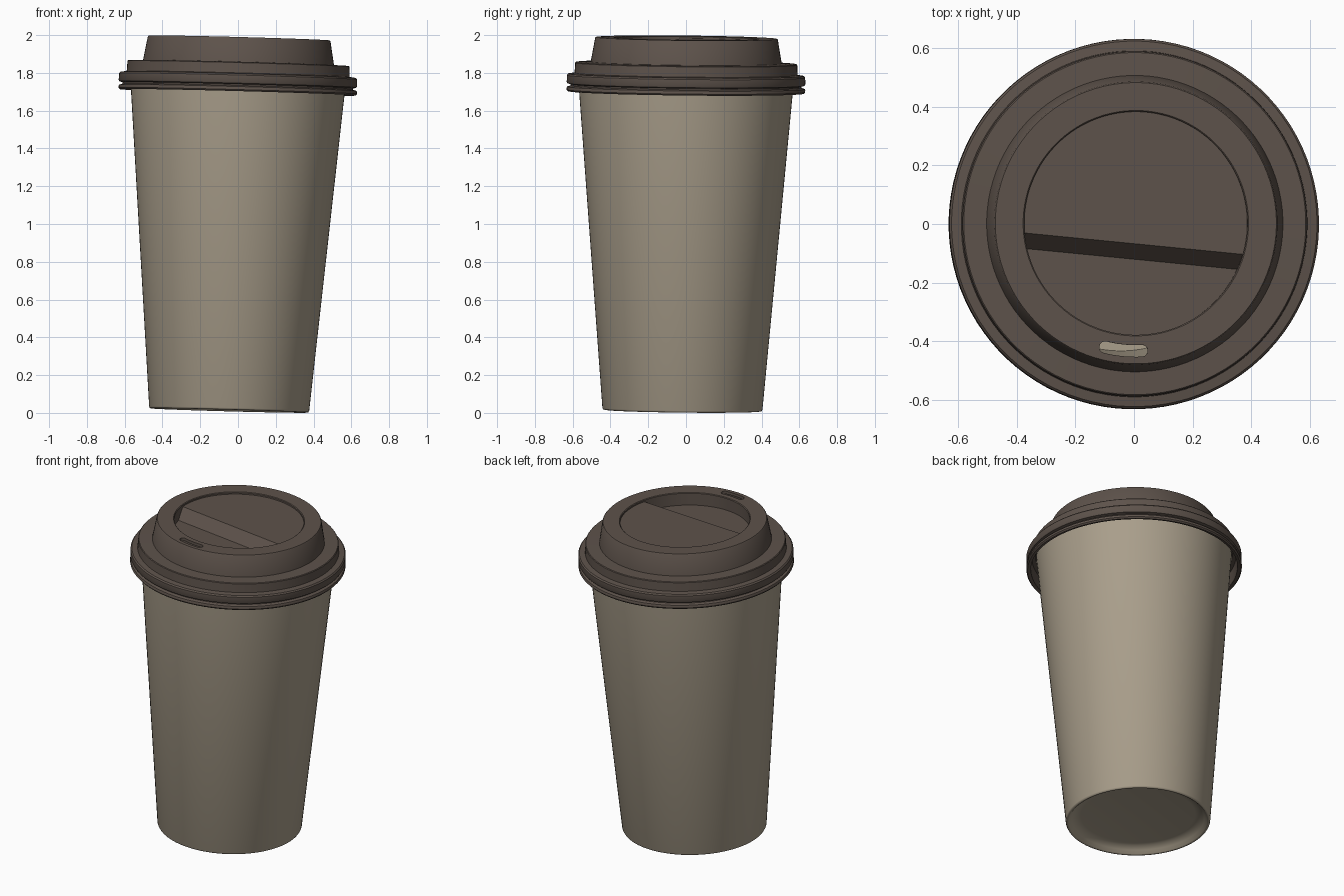
import bpy, bmesh
from math import sin, cos, pi, asin, radians
from mathutils import Matrix, Vector

if "Cube" in bpy.data.objects:
    bpy.data.objects.remove(bpy.data.objects["Cube"])

SEG = 96
# The whole cup leans slightly and is turned a little about its own axis
lean = Vector((0, 0, 1)).rotation_difference(Vector((0.027, 0.011, 1)))
POSE = (Matrix.Translation((-0.047, -0.019, 0.0125))
        @ lean.to_matrix().to_4x4() @ Matrix.Rotation(-0.0975, 4, 'Z'))


def material(name, rgb):
    m = bpy.data.materials.new(name)
    m.diffuse_color = (*rgb, 1)
    m.use_nodes = True
    m.node_tree.nodes["Principled BSDF"].inputs["Base Color"].default_value = m.diffuse_color
    return m


def make_object(name, bm, mat=None):
    bmesh.ops.recalc_face_normals(bm, faces=bm.faces[:])
    me = bpy.data.meshes.new(name)
    bm.to_mesh(me)
    bm.free()
    ob = bpy.data.objects.new(name, me)
    bpy.context.collection.objects.link(ob)
    ob.matrix_world = POSE
    if mat:
        me.materials.append(mat)
    return ob


def activate(ob):
    bpy.ops.object.select_all(action='DESELECT')
    ob.select_set(True)
    bpy.context.view_layer.objects.active = ob


def smooth(ob, angle=30):
    activate(ob)
    bpy.ops.object.shade_smooth_by_angle(angle=radians(angle))


def lathe(name, profile, mat):
    """Revolve (radius, height) points; both ends are closed with a flat disc."""
    bm = bmesh.new()
    rings = [[bm.verts.new((r * cos(2 * pi * i / SEG), r * sin(2 * pi * i / SEG), z))
              for i in range(SEG)] for r, z in profile]
    for a, b in zip(rings, rings[1:]):
        for i in range(SEG):
            j = (i + 1) % SEG
            bm.faces.new((a[i], a[j], b[j], b[i]))
    bm.faces.new(rings[0])
    bm.faces.new(rings[-1])
    return make_object(name, bm, mat)


def prism(name, lower, upper, mat=None):
    """Join two outlines with the same point count into a closed solid."""
    bm = bmesh.new()
    a = [bm.verts.new(p) for p in lower]
    b = [bm.verts.new(p) for p in upper]
    for i in range(len(a)):
        j = (i + 1) % len(a)
        bm.faces.new((a[i], a[j], b[j], b[i]))
    bm.faces.new(a)
    bm.faces.new(b)
    return make_object(name, bm, mat)


tan = material("tan_paper", (0.40, 0.345, 0.26))
brown = material("brown_plastic", (0.11, 0.085, 0.070))

# Paper cup: recessed underside, tapered wall, hollow inside
cup = lathe("cup_body", [
    (0.335, 0.045), (0.365, 0.040), (0.390, 0.022), (0.405, 0.004), (0.412, 0.0),
    (0.420, 0.002), (0.424, 0.010), (0.567, 1.700), (0.573, 1.765),
    (0.560, 1.765), (0.552, 1.700), (0.415, 0.065)], tan)
smooth(cup, 50)

# Lid shell: outer side from the recess floor out and down, then back up inside
TOP, FLOOR, R_IN = 1.973, 1.893, 0.381
lid = lathe("lid", [
    (R_IN, FLOOR), (R_IN, TOP - 0.004), (R_IN + 0.004, TOP),
    (0.480, TOP), (0.484, TOP - 0.005), (0.506, 1.842),
    (0.584, 1.840), (0.588, 1.836), (0.591, 1.782), (0.624, 1.778), (0.631, 1.770),
    (0.632, 1.735), (0.628, 1.727), (0.611, 1.722), (0.611, 1.715), (0.629, 1.709),
    (0.632, 1.702), (0.632, 1.693), (0.625, 1.685), (0.606, 1.690),
    (0.598, 1.765), (0.575, 1.767), (0.570, 1.820), (0.490, 1.822),
    (0.467, TOP - 0.018), (0.397, TOP - 0.018), (0.397, FLOOR - 0.016)], brown)

# Sip hole: curved slot with rounded ends cut through the lid top
R_SLOT, HALF_ANG, HALF_W, N = 0.436, 0.145, 0.020, 8
slot = []
for sign in (1, -1):
    for i in range(N + 1):      # long side along the arc
        a = -pi / 2 + sign * HALF_ANG * (2 * i / N - 1)
        r = R_SLOT + sign * HALF_W
        slot.append((r * cos(a), r * sin(a)))
    a = -pi / 2 + sign * HALF_ANG
    for i in range(1, N):       # rounded end
        t = a + (0 if sign > 0 else pi) + pi * i / N
        slot.append((R_SLOT * cos(a) + HALF_W * cos(t), R_SLOT * sin(a) + HALF_W * sin(t)))
cutter = prism("slot_cutter", [(x, y, TOP - 0.05) for x, y in slot],
               [(x, y, TOP + 0.05) for x, y in slot])
cutter.hide_render = True
mod = lid.modifiers.new("sip_hole", 'BOOLEAN')
mod.operation, mod.solver, mod.object = 'DIFFERENCE', 'EXACT', cutter
activate(lid)
bpy.ops.object.modifier_apply(modifier=mod.name)
bpy.data.objects.remove(cutter, do_unlink=True)
smooth(lid)


# Raised back part of the recess, with a sloping front face
def half_disc(y, z, r=R_IN + 0.003, n=48):
    start = asin(y / r)
    return [(r * cos(start + (pi - 2 * start) * i / n),
             r * sin(start + (pi - 2 * start) * i / n), z) for i in range(n + 1)]


step = prism("lid_recess_step", half_disc(-0.125, FLOOR - 0.004),
             half_disc(-0.07, TOP - 0.013), brown)
smooth(step)
